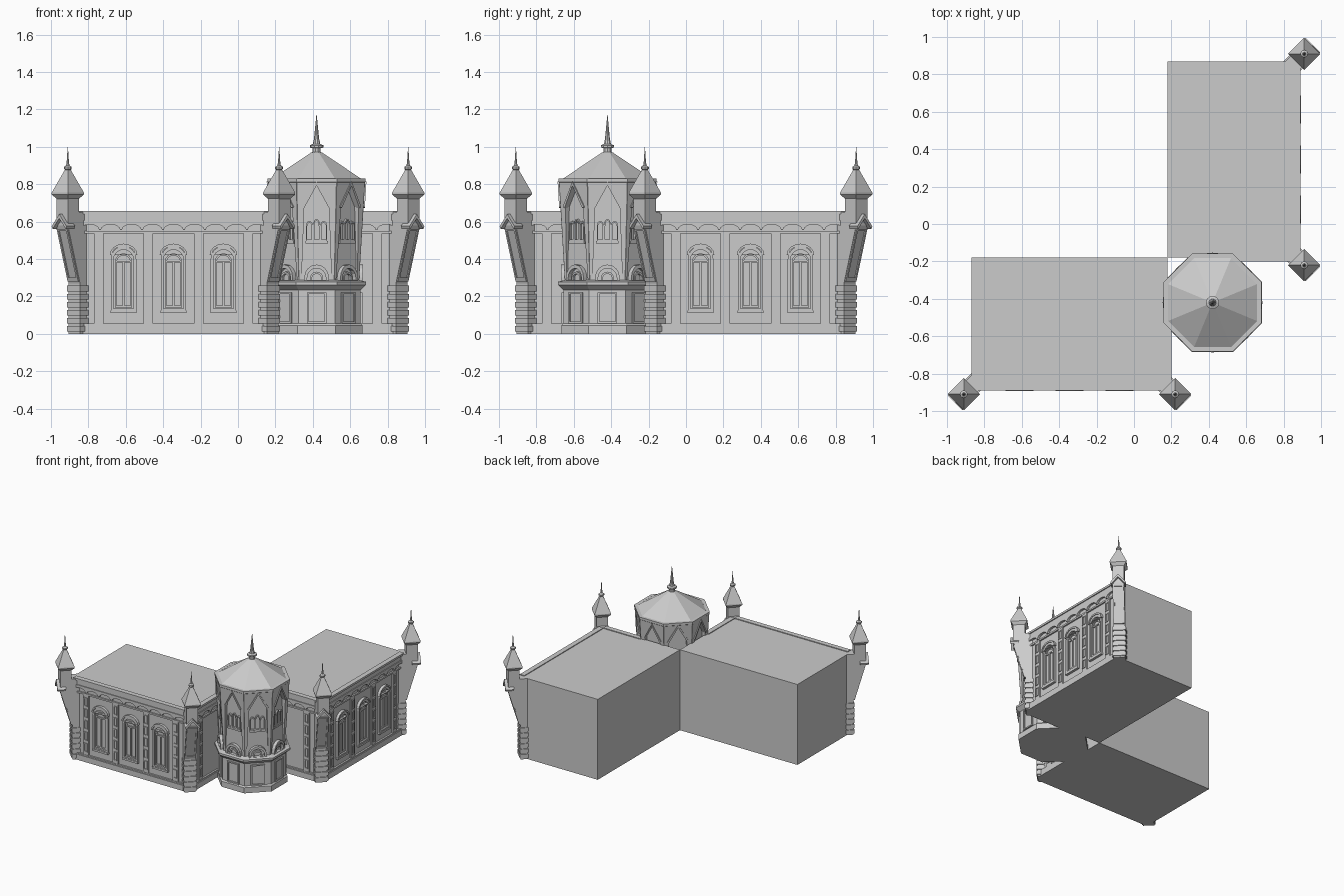
import bpy, bmesh
from math import pi, cos, sin, radians
from mathutils import Matrix, Vector

if "Cube" in bpy.data.objects:
    bpy.data.objects.remove(bpy.data.objects["Cube"])

parts = {}
MIRROR = Matrix(((0, -1, 0, 0), (-1, 0, 0, 0), (0, 0, 1, 0), (0, 0, 0, 1)))  # swaps the two wings
world = Matrix.Identity(4)


def frame(x, y, deg, lean=0.0, z=0.0):
    """Local axes: u along wall, d outward, z up (optionally leaning outward)."""
    a = radians(deg)
    n, u = (cos(a), sin(a)), (-sin(a), cos(a))
    return world @ Matrix(((u[0], n[0], n[0] * lean, x), (u[1], n[1], n[1] * lean, y),
                           (0, 0, 1, z), (0, 0, 0, 1)))


def mesh(name):
    return parts.setdefault(name, bmesh.new()) if name not in parts else parts[name]


def loft(name, loops, caps=True, close=False):
    bm = mesh(name)
    rows = [[bm.verts.new(p) for p in lp] for lp in loops]
    k = len(rows[0])
    for i in range(len(rows) if close else len(rows) - 1):
        a, b = rows[i], rows[(i + 1) % len(rows)]
        for j in range(k):
            bm.faces.new((a[j], a[(j + 1) % k], b[(j + 1) % k], b[j]))
    if caps:
        bm.faces.new(rows[0])
        bm.faces.new(rows[-1])


def prism(name, M, pts, d0, d1):
    loft(name, [[M @ Vector((u, d, z)) for u, z in pts] for d in (d0, d1)])


def box(name, M, u0, u1, z0, z1, d0, d1):
    prism(name, M, [(u0, z0), (u1, z0), (u1, z1), (u0, z1)], d0, d1)


def ring(name, M, outer, inner, d0, d1):
    loft(name, [[M @ Vector((u, d, z)) for u, z in pts]
                for pts, d in ((outer, d0), (outer, d1), (inner, d1), (inner, d0))],
         caps=False, close=True)


def lathe(name, x, y, prof, n, turn=0.0):
    loft(name, [[world @ Vector((x + r * cos(2 * pi * i / n + turn), y + r * sin(2 * pi * i / n + turn), z))
                 for i in range(n)] for r, z in prof])


def arch(u, w, z0, zs, zt, n=8):
    """Outline with a curved head: half-width w, springing zs, top zt."""
    return [(u - w, z0), (u + w, z0)] + [(u + w * cos(pi * i / n), zs + (zt - zs) * sin(pi * i / n))
                                         for i in range(n + 1)]


def pilaster(M, u):
    box("pilaster", M, u - .025, u + .025, .05, .55, -.01, .01)
    for i in range(5):
        z = .08 + i * .092
        ring("pilaster_panel", M, [(u - .015, z), (u + .015, z), (u + .015, z + .07), (u - .015, z + .07)],
             [(u - .009, z + .006), (u + .009, z + .006), (u + .009, z + .064), (u - .009, z + .064)], .005, .016)


def bands(M, u0, u1, n):
    # plinth, cornice and scalloped frieze
    box("plinth", M, u0, u1, 0, .045, -.01, .02)
    box("plinth", M, u0, u1, .045, .055, -.01, .014)
    box("cornice", M, u0, u1, .64, .656, -.02, .02)
    box("cornice", M, u0, u1, .605, .64, -.01, .012)
    box("string_course", M, u0, u1, .537, .55, -.01, .012)
    w = (u1 - u0) / n
    for i in range(n):
        c = u0 + (i + .5) * w
        prism("scalloped_frieze", M, [(c - w / 2, .605), (c - w / 2, .555)] +
              [(c - w * .46 * cos(pi * k / 8), .555 + .03 * sin(pi * k / 8)) for k in range(9)] +
              [(c + w / 2, .555), (c + w / 2, .605)], -.01, .018)


def window(M, u):
    ring("window_frame", M, arch(u, .068, .12, .40, .47), arch(u, .054, .135, .395, .45), -.01, .016)
    ring("window_hood", M, arch(u, .074, .42, .42, .482), arch(u, .062, .425, .425, .468), -.01, .022)
    ring("window_sash", M, arch(u, .046, .14, .385, .43), arch(u, .038, .15, .375, .42), -.01, .009)
    box("window_sash", M, u - .005, u + .005, .14, .39, -.01, .009)
    box("window_sash", M, u - .045, u + .045, .38, .39, -.01, .009)
    box("window_sill", M, u - .07, u + .07, .11, .125, -.01, .02)


def turret(x, y, deg):
    """Diagonal corner buttress carrying a small pointed turret."""
    a = radians(deg)
    r2 = 2 ** .5
    M = frame(x, y, deg)
    side = [(-.09, 0), (0, 0), (0, .27), (.092, .58), (.092, .745), (.007, .745), (.007, .65), (-.09, .65)]
    loft("corner_buttress", [[M @ Vector((u, d, z)) for d, z in side] for u in (-.043, .043)])
    for i in range(6):
        box("buttress_quoin", M, -.05, .05, .012 + i * .043, .042 + i * .043, -.06, .007)
    # panel on the leaning face and its small gable
    L = frame(x, y, deg, .297, 0)
    ring("buttress_panel", L, [(-.04, .28), (.04, .28), (.04, .56), (-.04, .56)],
         [(-.029, .3), (.029, .3), (.029, .55), (-.029, .55)], -.085, -.072)
    prism("buttress_gable", M, [(-.056, .575), (0, .64), (.056, .575), (.05, .56), (0, .617), (-.05, .56)], .05, .115)
    cx, cy = x + .0495 * cos(a), y + .0495 * sin(a)
    lathe("turret_roof", cx, cy, [(.058, .72), (.086, .745), (.086, .755), (.014, .88)], 4)
    lathe("turret_finial", cx, cy, [(.014, .875), (.021, .882), (.021, .892), (.009, .9), (.006, .92), (.0008, .998)], 8)


# Two identical wings, mirrored over the tower's diagonal
for world in (Matrix.Identity(4), MIRROR):
    F = frame(0, -.87, -90)
    box("wing_walls", F, -.87, .18, 0, .65, -.69, 0)
    bands(F, -.85, .16, 9)
    for u in (-.745, -.48, -.21, .055):
        pilaster(F, u)
    for u in (-.612, -.345, -.078):
        window(F, u)
    E = frame(.18, 0, 0)
    bands(E, -.85, -.52, 3)
    pilaster(E, -.745)
    turret(-.875, -.875, 225)
    turret(.185, -.875, 315)
world = Matrix.Identity(4)

# Octagonal corner tower
C = .42
K = 1 / cos(pi / 8)


def octo(name, prof):
    lathe(name, C, -C, [(r * K, z) for r, z in prof], 8, pi / 8)


octo("tower_body", [(.246, 0), (.246, .045), (.236, .055), (.236, .235), (.25, .248), (.265, .262),
                    (.265, .278), (.222, .288), (.222, .81)])
octo("tower_rim", [(.225, .79), (.25, .8), (.262, .812), (.262, .83), (.238, .83), (.238, .81)])
octo("tower_roof", [(.24, .815), (.24, .828), (.028, .97)])
lathe("tower_finial", C, -C, [(.028, .965), (.022, .972), (.022, .992), (.036, .996), (.036, 1.008),
                              (.02, 1.015), (.014, 1.04), (.001, 1.17)], 10)
for i in range(8):
    deg = i * 45
    a = radians(deg)
    # leaning corner ribs that meet as a pointed gable on each face
    G = frame(C + .222 * cos(a), -C + .222 * sin(a), deg, .06, .288)
    for s in (-1, 1):
        prism("tower_gable", G, [(s * .094, 0), (s * .08, 0), (s * .066, .39), (0, .51), (0, .53),
                                 (s * .106, .53)], -.03, .006)
        prism("tower_gable_trim", G, [(s * .066, .385), (0, .505), (0, .525), (s * .08, .39)], -.01, .013)
    T = frame(C + .222 * cos(a), -C + .222 * sin(a), deg)
    if deg in (90, 135, 180):
        continue
    # paired windows and lunettes of the upper storey
    for u in (-.038, 0, .038):
        h = .012 if u == 0 else 0
        ring("tower_window", T, arch(u, .019, .495, .575, .603 + h), arch(u, .012, .503, .573, .594 + h), -.01, .012)
    box("tower_window_sill", T, -.06, .06, .482, .495, -.01, .014)
    ring("tower_lunette", T, arch(0, .066, .285, .3, .37), arch(0, .05, .287, .3, .35), -.01, .025)
    ring("tower_lunette", T, arch(0, .034, .285, .3, .332), arch(0, .024, .287, .3, .32), -.01, .015)
    # framed panels of the ground storey
    B = frame(C + .236 * cos(a), -C + .236 * sin(a), deg)
    ring("tower_panel", B, [(-.052, .055), (.052, .055), (.052, .222), (-.052, .222)],
         [(-.042, .065), (.042, .065), (.042, .212), (-.042, .212)], -.01, .01)

# Turn the collected geometry into objects
for name, bm in parts.items():
    bmesh.ops.recalc_face_normals(bm, faces=bm.faces)
    me = bpy.data.meshes.new(name)
    bm.to_mesh(me)
    bm.free()
    bpy.context.scene.collection.objects.link(bpy.data.objects.new(name, me))
